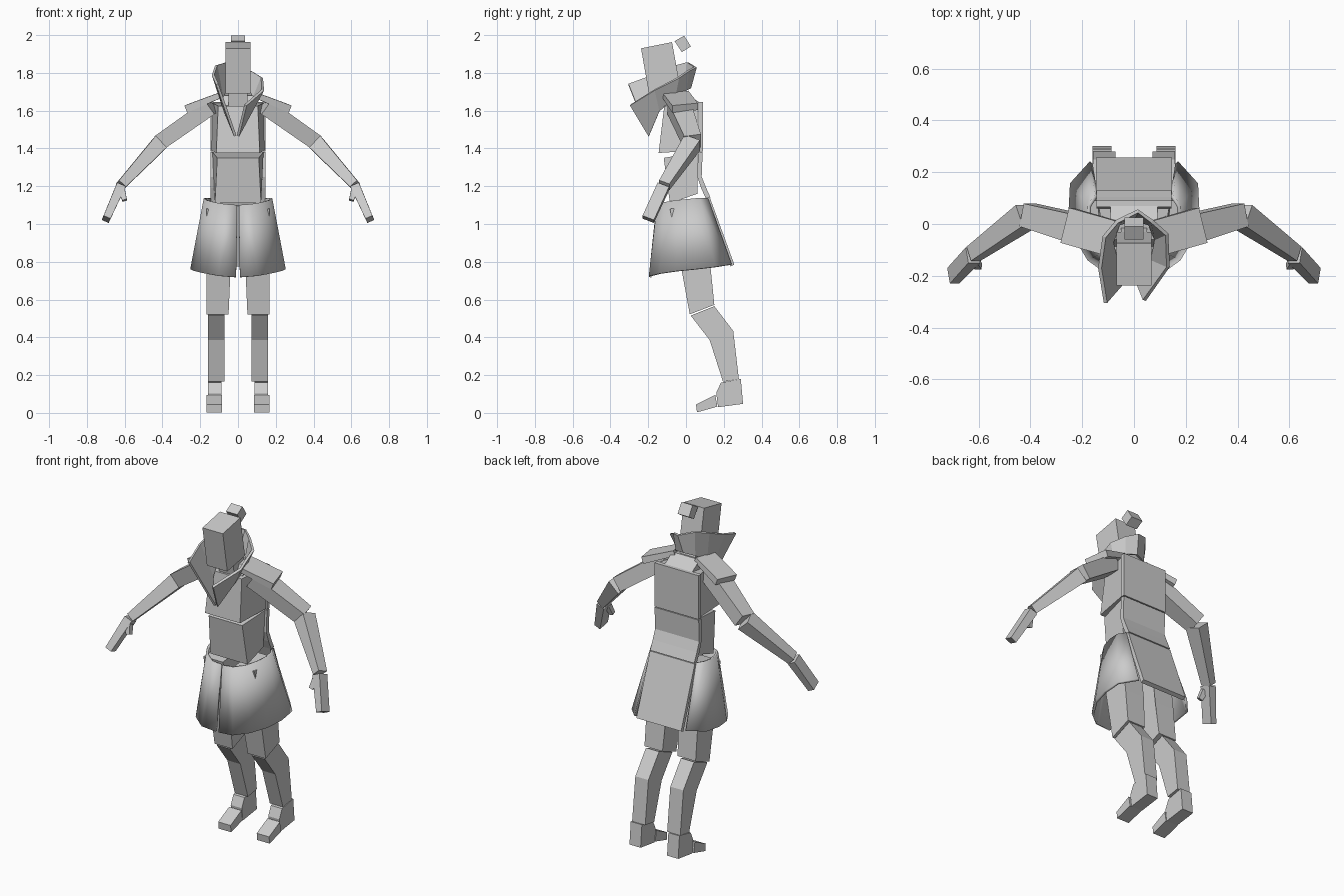
import bpy, bmesh, math
from mathutils import Vector

cube = bpy.data.objects.get("Cube")
if cube:
    bpy.data.objects.remove(cube)

grey = bpy.data.materials.new("plain grey")
grey.use_nodes = True
grey.diffuse_color = (0.6, 0.6, 0.6, 1)
grey.node_tree.nodes["Principled BSDF"].inputs["Base Color"].default_value = (0.6, 0.6, 0.6, 1)


def make(name, verts, faces, thickness=0, smooth=False):
    mesh = bpy.data.meshes.new(name)
    mesh.from_pydata([tuple(v) for v in verts], [], faces)
    bm = bmesh.new()
    bm.from_mesh(mesh)
    bmesh.ops.recalc_face_normals(bm, faces=bm.faces)
    bm.to_mesh(mesh)
    bm.free()
    mesh.materials.append(grey)
    ob = bpy.data.objects.new(name, mesh)
    bpy.context.collection.objects.link(ob)
    if smooth:
        bpy.ops.object.select_all(action='DESELECT')
        ob.select_set(True)
        bpy.context.view_layer.objects.active = ob
        bpy.ops.object.shade_smooth_by_angle(angle=math.radians(35))
    if thickness:
        mod = ob.modifiers.new("thickness", 'SOLIDIFY')
        mod.thickness = thickness
        mod.offset = 0
    return ob


def loft(name, a, b):
    """Closed solid between two loops of the same length."""
    n = len(a)
    faces = [tuple(range(n)), tuple(range(n, 2 * n))]
    faces += [(i, (i + 1) % n, n + (i + 1) % n, n + i) for i in range(n)]
    return make(name, list(a) + list(b), faces)


def strip(name, a, b, thickness, smooth=False):
    """Thin sheet between two open lines of points."""
    n = len(a)
    faces = [(i, i + 1, n + i + 1, n + i) for i in range(n - 1)]
    return make(name, list(a) + list(b), faces, thickness, smooth)


def prism(name, profile, x0, x1):
    """Side profile of (y, z) points drawn out along x."""
    return loft(name, [(x0, y, z) for y, z in profile], [(x1, y, z) for y, z in profile])


def limb(name, a, b, size_a, size_b):
    """Tapered block from a to b; sizes are (along y, across)."""
    a, b = Vector(a), Vector(b)
    axis = (b - a).normalized()
    across = axis.cross(Vector((0, 1, 0))).normalized()
    depth = across.cross(axis)
    corners = [(-1, -1), (1, -1), (1, 1), (-1, 1)]
    rings = [[p + depth * s[0] * u / 2 + across * s[1] * v / 2 for u, v in corners]
             for p, s in ((a, size_a), (b, size_b))]
    return loft(name, *rings)


# Head, bun and neck
prism("head", [(-.238, 1.93), (-.074, 1.963), (-.03, 1.72), (-.196, 1.69)], -.067, .067)
prism("hair_bun", [(-.06, 1.968), (-.01, 1.997), (.026, 1.94), (-.022, 1.91)], -.037, .037)
prism("neck", [(-.12, 1.71), (-.03, 1.73), (.01, 1.62), (-.1, 1.60)], -.05, .05)

# Flared asymmetrical collar with hanging lapels
rim = [(-.11, -.305, 1.74), (-.132, -.17, 1.79), (-.115, -.05, 1.84), (-.065, .01, 1.855),
       (.015, .05, 1.83), (.07, .01, 1.81), (.127, -.04, 1.775), (.132, -.166, 1.71),
       (.04, -.295, 1.63)]
neckline = [(-.015, -.196, 1.466), (-.07, -.14, 1.60), (-.085, -.07, 1.67), (-.06, .0, 1.71),
            (0, .02, 1.72), (.06, .0, 1.71), (.085, -.06, 1.67), (.07, -.14, 1.60),
            (.0, -.196, 1.466)]
strip("collar", rim, neckline, .014)

# Chest and abdomen
loft("chest",
     [(-.115, -.145, 1.376), (.115, -.145, 1.376), (.14, .06, 1.39), (-.14, .06, 1.39)],
     [(-.105, -.115, 1.625), (.105, -.115, 1.625), (.135, .06, 1.64), (-.135, .06, 1.64)])
loft("abdomen",
     [(-.122, -.085, 1.11), (.122, -.085, 1.11), (.125, .06, 1.16), (-.125, .06, 1.16)],
     [(-.11, -.118, 1.35), (.11, -.118, 1.35), (.135, .06, 1.38), (-.135, .06, 1.38)])
prism("upper_back_yoke", [(-.06, 1.68), (.0, 1.69), (.07, 1.645), (-.09, 1.62)], -.09, .09)

# Overlapping back panels
prism("upper_back_panel", [(.065, 1.645), (.09, 1.645), (.09, 1.385), (.065, 1.385)], -.145, .145)
prism("lower_back_panel", [(.064, 1.38), (.088, 1.38), (.083, 1.25), (.105, 1.195),
                           (.13, 1.14), (.105, 1.135), (.08, 1.19), (.06, 1.25)], -.145, .145)
prism("skirt_back_panel", [(.105, 1.135), (.128, 1.135), (.256, .785), (.235, .775)], -.147, .147)

# Skirt wraps, legs and arms on both sides
waist = [(.004, -.15, 1.10), (.07, -.146, 1.105), (.125, -.11, 1.115), (.16, -.05, 1.125),
         (.175, .02, 1.132), (.172, .07, 1.137), (.145, .112, 1.137)]
hem = [(.010, -.19, .718), (.10, -.19, .725), (.175, -.135, .738), (.225, -.05, .75),
       (.246, .05, .76), (.241, .155, .772), (.165, .238, .785)]
thigh = [(-.085, 1.08), (.09, 1.10), (.13, .77), (.15, .572), (.02, .522), (-.022, .75)]
shin = [(.025, .515), (.125, .386), (.196, .165), (.28, .178), (.25, .434), (.15, .565)]
heel = [(.185, .16), (.29, .18), (.302, .048), (.17, .03), (.16, .106)]
toe = [(.155, .095), (.053, .045), (.058, .003), (.166, .033)]

for side, s in (("left", 1), ("right", -1)):
    strip(side + "_skirt_wrap", [(s * x, y, z) for x, y, z in waist],
          [(s * x, y, z) for x, y, z in hem], .014, True)
    loft(side + "_thigh",
         [(s * (.05 if z < .6 else .04), y, z) for y, z in thigh],
         [(s * .168, y, z) for y, z in thigh])
    prism(side + "_shin", shin, s * .072, s * .158)
    prism(side + "_heel", heel, s * .087, s * .16)
    prism(side + "_toe", toe, s * .086, s * .167)
    shoulder, elbow = (s * .14, -.04, 1.625), (s * .41, .035, 1.435)
    wrist, fingers = (s * .62, -.115, 1.205), (s * .698, -.2, 1.025)
    limb(side + "_shoulder_pad", (s * .085, -.055, 1.685), (s * .26, -.005, 1.615),
         (.14, .03), (.14, .04))
    limb(side + "_upper_arm", shoulder, elbow, (.12, .09), (.09, .085))
    limb(side + "_forearm", (s * .412, .033, 1.43), wrist, (.09, .085), (.06, .05))
    limb(side + "_hand", (s * .622, -.12, 1.198), fingers, (.065, .05), (.065, .04))
    limb(side + "_thumb", (s * .615, -.145, 1.175), (s * .6, -.165, 1.125), (.03, .035), (.025, .025))
